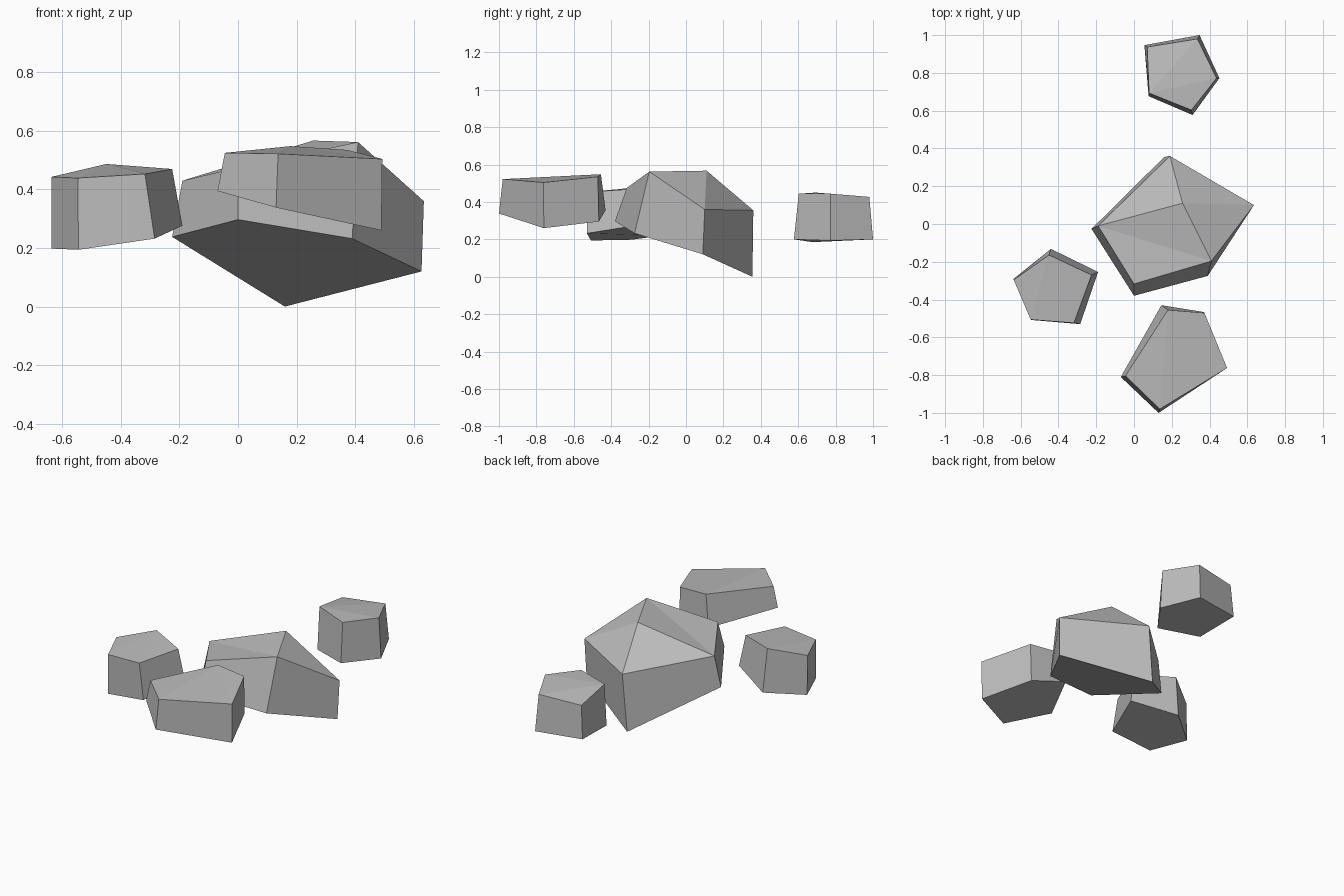
import bpy
import bmesh

default_cube = bpy.data.objects.get("Cube")
if default_cube:
    bpy.data.objects.remove(default_cube, do_unlink=True)


def make_material(name, colour):
    material = bpy.data.materials.new(name)
    material.use_nodes = True
    material.diffuse_color = colour
    shader = material.node_tree.nodes["Principled BSDF"]
    shader.inputs["Base Color"].default_value = colour
    shader.inputs["Roughness"].default_value = 0.9
    return material


stone = make_material("stone grey", (0.5, 0.5, 0.5, 1))


def make_rock(name, base, top, peak=None):
    """Join two matching counterclockwise rings into a flat-faceted boulder.
    The top fans out from its first corner, or rises to an extra peak."""
    bm = bmesh.new()
    lower = [bm.verts.new(point) for point in base]
    upper = [bm.verts.new(point) for point in top]
    count = len(lower)

    # underside and side walls
    bm.faces.new(lower[::-1])
    for i in range(count):
        j = (i + 1) % count
        bm.faces.new((lower[i], lower[j], upper[j], upper[i]))

    # broken, faceted top
    if peak:
        summit = bm.verts.new(peak)
        bm.faces.new(upper[:3])
        crest = [upper[0]] + upper[2:]
        for i, corner in enumerate(crest):
            bm.faces.new((corner, crest[(i + 1) % len(crest)], summit))
    else:
        for i in range(1, count - 1):
            bm.faces.new((upper[0], upper[i], upper[i + 1]))

    bmesh.ops.recalc_face_normals(bm, faces=bm.faces[:])
    mesh = bpy.data.meshes.new(name)
    bm.to_mesh(mesh)
    bm.free()
    mesh.materials.append(stone)
    rock = bpy.data.objects.new(name, mesh)
    bpy.context.scene.collection.objects.link(rock)
    return rock


# large central boulder with a tilted underside and a peaked top
make_rock(
    "large_boulder",
    base=[(-.225, -.026, .238), (0, -.38, .297), (.39, -.275, .232),
          (.627, .09, .12), (.16, .355, 0)],
    top=[(-.19, -.01, .43), (0, -.317, .475), (.41, -.196, .562),
         (.635, .1, .36), (.19, .36, .355)],
    peak=(.257, .11, .567),
)

# wide slab at the front
make_rock(
    "front_rock",
    base=[(.145, -.43, .355), (-.07, -.81, .395), (.13, -1, .338),
          (.49, -.76, .26), (.37, -.466, .295)],
    top=[(.18, -.455, .548), (-.045, -.804, .525), (.137, -.98, .522),
         (.493, -.762, .504), (.373, -.471, .535)],
)

# small rock beside the slab
make_rock(
    "side_rock",
    base=[(-.44, -.132, .22), (-.637, -.29, .198), (-.545, -.508, .194),
          (-.285, -.53, .232), (-.19, -.254, .276)],
    top=[(-.45, -.164, .487), (-.637, -.296, .443), (-.547, -.506, .439),
         (-.318, -.524, .453), (-.225, -.27, .47)],
)

# small rock at the back
make_rock(
    "back_rock",
    base=[(.077, .677, .185), (.31, .577, .2), (.452, .772, .193),
          (.347, 1, .2), (.055, .947, .207)],
    top=[(.08, .693, .45), (.304, .603, .444), (.437, .772, .444),
         (.336, .98, .427), (.07, .937, .412)],
)
